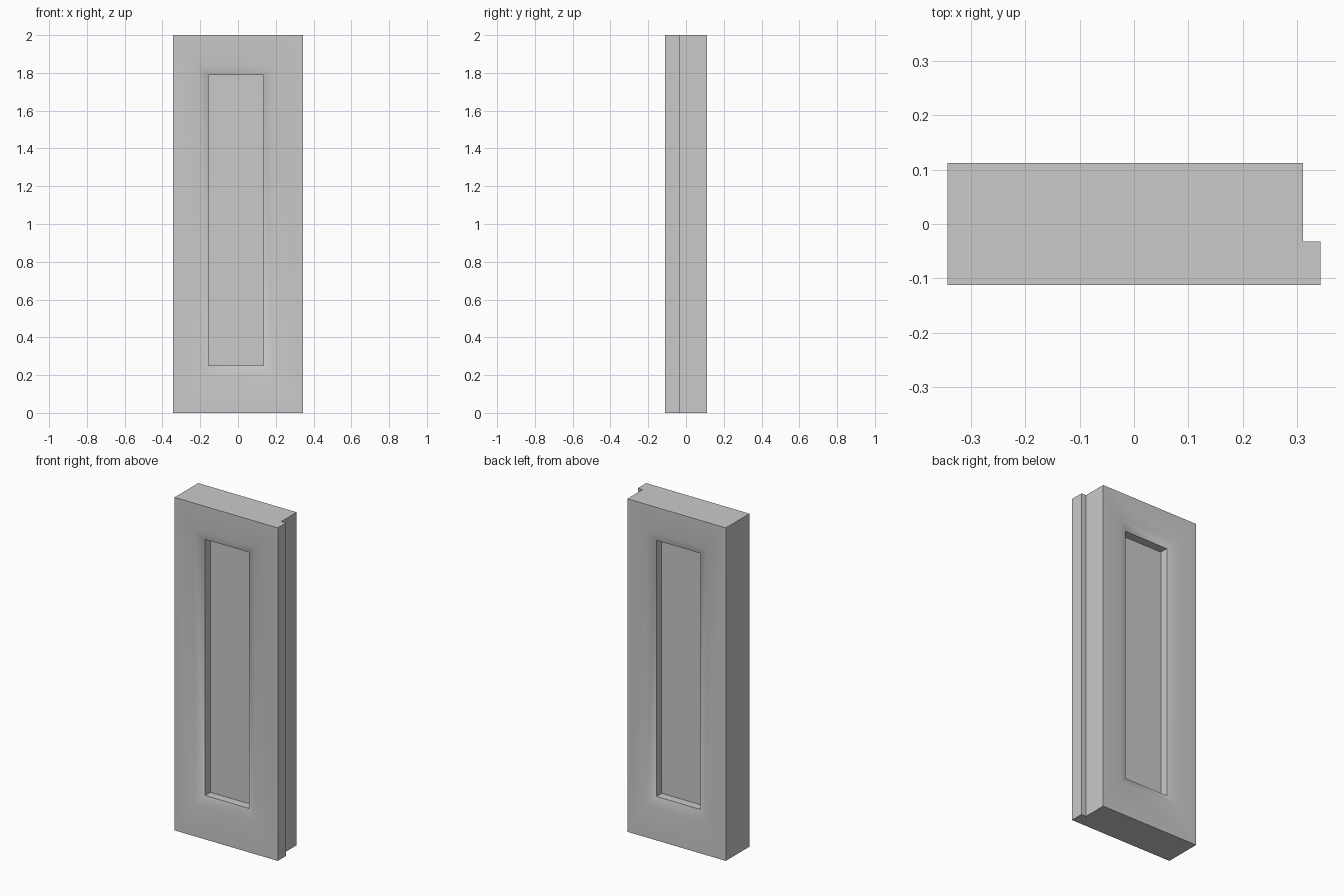
import bpy
import bmesh
import math

default = bpy.data.objects.get("Cube")
if default:
    bpy.data.objects.remove(default, do_unlink=True)

# Plain grey finish
grey = bpy.data.materials.new("plain_grey")
grey.use_nodes = True
colour = (0.59, 0.59, 0.59, 1)
grey.diffuse_color = colour
grey.node_tree.nodes["Principled BSDF"].inputs["Base Color"].default_value = colour

HEIGHT = 2.0
HALF_DEPTH = 0.112
LEFT, BODY_RIGHT, LIP_RIGHT, LIP_BACK = -0.343, 0.311, 0.343, -0.032
PANEL = (-0.157, 0.135, 0.25, 1.788)      # x min, x max, z min, z max
CHAMFER = 0.054
CHAMFER_DEPTH, PANEL_DEPTH = 0.024, 0.074

bm = bmesh.new()


def ring(x0, x1, z0, z1, y):
    return [bm.verts.new((x, y, z)) for x, z in ((x0, z0), (x1, z0), (x1, z1), (x0, z1))]


def bridge(a, b):
    for i in range(4):
        j = (i + 1) % 4
        bm.faces.new((a[i], a[j], b[j], b[i]))


def panelled_face(right, side):
    """Frame, sloped moulding, straight wall and sunken panel on one side."""
    x0, x1, z0, z1 = PANEL
    c = CHAMFER
    outer = ring(LEFT, right, 0, HEIGHT, side * HALF_DEPTH)
    slope = ring(x0 - c, x1 + c, z0 - c, z1 + c, side * HALF_DEPTH)
    edge = ring(*PANEL, side * (HALF_DEPTH - CHAMFER_DEPTH))
    floor = ring(*PANEL, side * (HALF_DEPTH - PANEL_DEPTH))
    for a, b in ((outer, slope), (slope, edge), (edge, floor)):
        bridge(a, b)
    bm.faces.new(floor)
    return outer


front = panelled_face(LIP_RIGHT, -1)
back = panelled_face(BODY_RIGHT, 1)

# Rebated edge: the front lip stands proud of the body
lip = [bm.verts.new((x, LIP_BACK, z)) for x in (LIP_RIGHT, BODY_RIGHT) for z in (0, HEIGHT)]
bottom = [front[0], front[1], lip[0], lip[2], back[1], back[0]]
top = [front[3], front[2], lip[1], lip[3], back[2], back[3]]
bm.faces.new(bottom)
bm.faces.new(top)
# Upright sides, leaving the two panelled faces open
for i, j in ((1, 2), (2, 3), (3, 4), (5, 0)):
    bm.faces.new((bottom[i], bottom[j], top[j], top[i]))

bmesh.ops.recalc_face_normals(bm, faces=bm.faces)
mesh = bpy.data.meshes.new("door_panel")
bm.to_mesh(mesh)
bm.free()
mesh.materials.append(grey)
door = bpy.data.objects.new("door_panel", mesh)
bpy.context.collection.objects.link(door)

# Soft moulding, crisp corners
bpy.ops.object.select_all(action="DESELECT")
door.select_set(True)
bpy.context.view_layer.objects.active = door
bpy.ops.object.shade_smooth_by_angle(angle=math.radians(45))
